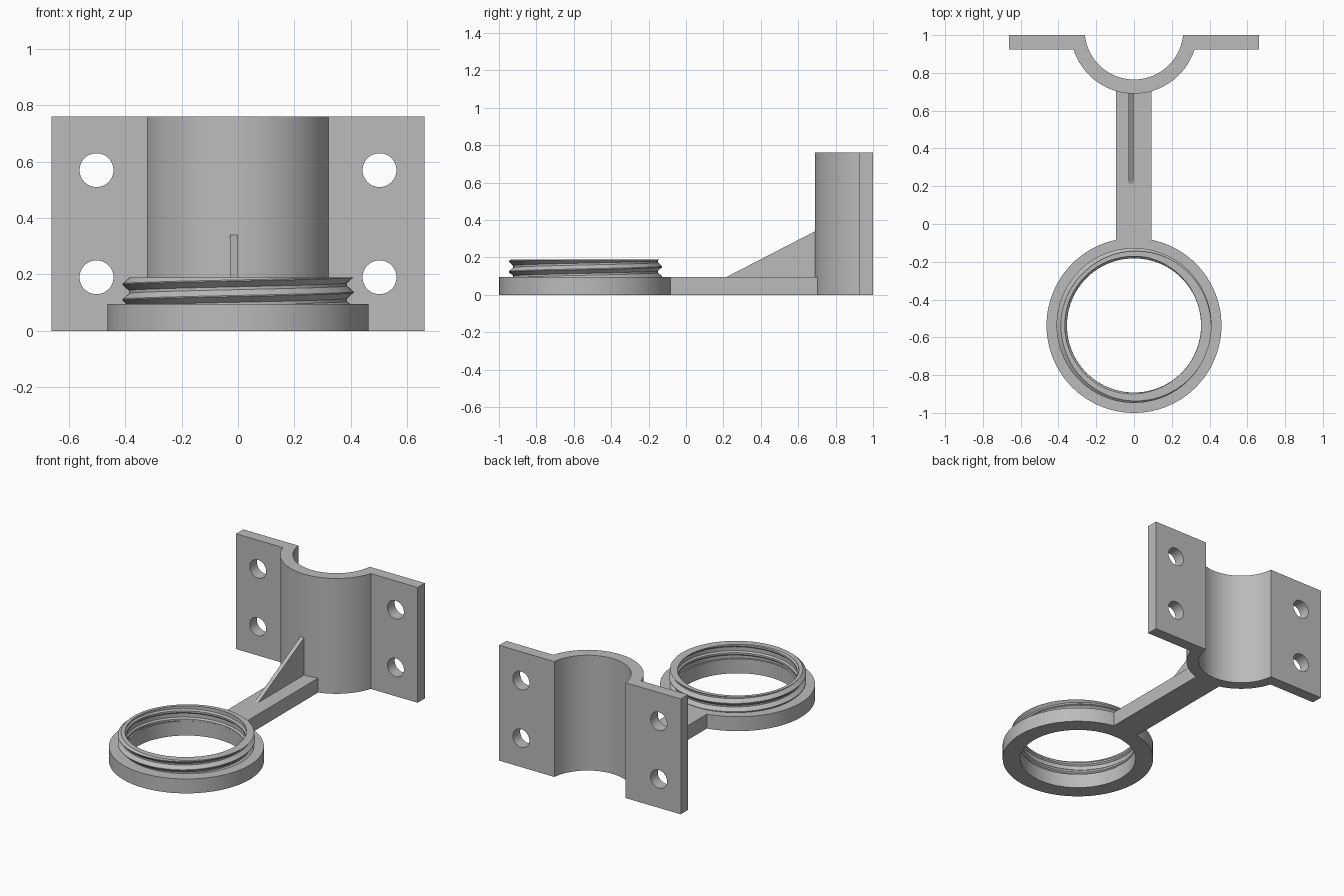
import bpy, bmesh
from math import sin, cos, pi, asin, radians

if "Cube" in bpy.data.objects:
    bpy.data.objects.remove(bpy.data.objects["Cube"], do_unlink=True)

grey = bpy.data.materials.new("plain grey")
grey.use_nodes = True
grey.diffuse_color = (0.5, 0.5, 0.5, 1)
grey.node_tree.nodes["Principled BSDF"].inputs["Base Color"].default_value = (0.5, 0.5, 0.5, 1)

RING_Y = -0.537      # ring axis
ARM_TOP = 0.095      # height of ring and arm
COLLAR_TOP = 0.19
PITCH = 0.055
SEG = 96


def finish(name, bm):
    bmesh.ops.recalc_face_normals(bm, faces=bm.faces)
    mesh = bpy.data.meshes.new(name)
    bm.to_mesh(mesh)
    bm.free()
    mesh.materials.append(grey)
    obj = bpy.data.objects.new(name, mesh)
    bpy.context.collection.objects.link(obj)
    return obj


def smooth(obj):
    bpy.ops.object.select_all(action='DESELECT')
    obj.select_set(True)
    bpy.context.view_layer.objects.active = obj
    bpy.ops.object.shade_smooth_by_angle(angle=radians(20))


def prism(name, points, offset):
    """Extrude a flat polygon by an offset vector."""
    bm = bmesh.new()
    face = bm.faces.new([bm.verts.new(p) for p in points])
    ext = bmesh.ops.extrude_face_region(bm, geom=[face])
    verts = [v for v in ext["geom"] if isinstance(v, bmesh.types.BMVert)]
    bmesh.ops.translate(bm, verts=verts, vec=offset)
    return finish(name, bm)


def skin(bm, loops, closed):
    """Join matching cross-section loops with quads."""
    n = len(loops[0])
    for i in range(len(loops) - (0 if closed else 1)):
        a, b = loops[i], loops[(i + 1) % len(loops)]
        for j in range(n):
            k = (j + 1) % n
            bm.faces.new((a[j], a[k], b[k], b[j]))


def section(bm, profile, angle, lift=0):
    return [bm.verts.new((r * cos(angle), RING_Y + r * sin(angle), z + lift))
            for r, z in profile]


# Ring with its raised collar, turned from one profile
profile = [(0.355, 0), (0.463, 0), (0.463, ARM_TOP), (0.387, ARM_TOP),
           (0.387, COLLAR_TOP), (0.366, COLLAR_TOP), (0.366, ARM_TOP), (0.355, ARM_TOP)]
bm = bmesh.new()
skin(bm, [section(bm, profile, 2 * pi * i / SEG) for i in range(SEG)], True)
smooth(finish("ring", bm))


# Screw threads on the collar, trimmed level at the rim and inside the ring
def thread(name, root, tip, half, flat, phase):
    bm = bmesh.new()
    shape = [(root, -half), (tip, -flat), (tip, flat), (root, half)]
    loops = []
    for i in range(4 * SEG + 1):
        turn = i / SEG - 2
        loops.append(section(bm, shape, 2 * pi * turn, phase + PITCH * turn))
    skin(bm, loops, False)
    bm.faces.new(loops[0])
    bm.faces.new(loops[-1])
    for z, up in ((COLLAR_TOP, 1), (ARM_TOP - 0.01, -1)):
        geom = bm.verts[:] + bm.edges[:] + bm.faces[:]
        cut = bmesh.ops.bisect_plane(bm, geom=geom, plane_co=(0, 0, z),
                                     plane_no=(0, 0, up), clear_outer=True)
        edges = [e for e in cut["geom_cut"] if isinstance(e, bmesh.types.BMEdge)]
        bmesh.ops.holes_fill(bm, edges=edges)
    smooth(finish(name, bm))


thread("outer_thread", 0.383, 0.41, 0.026, 0.002, 0.1375)
thread("inner_thread", 0.370, 0.356, 0.018, 0.006, 0.1375)

# Arm from the ring to the clamp, with its stiffening rib
prism("arm", [(-0.094, -0.11, 0), (0.092, -0.11, 0), (0.092, 0.71, 0), (-0.094, 0.71, 0)],
      (0, 0, ARM_TOP))
prism("rib", [(-0.028, 0.215, ARM_TOP), (-0.028, 0.72, ARM_TOP),
              (-0.028, 0.72, 0.34), (-0.028, 0.69, 0.34)], (0.026, 0, 0))

# Half-pipe clamp with side flanges
CLAMP_Y, INNER, OUTER = 1.026, 0.261, 0.336
BACK, FRONT, HEIGHT = 1.0, 0.925, 0.76


def arc(radius, y, steps=48):
    start = asin((CLAMP_Y - y) / radius)
    for i in range(steps + 1):
        a = pi + start + (pi - 2 * start) * i / steps
        yield (radius * cos(a), CLAMP_Y + radius * sin(a), 0)


outline = [(-0.662, BACK, 0), (-0.662, FRONT, 0), *arc(OUTER, FRONT),
           (0.662, FRONT, 0), (0.662, BACK, 0), *reversed(list(arc(INNER, BACK)))]
clamp = prism("clamp", outline, (0, 0, HEIGHT))

# Bolt holes through the flanges
for x in (-0.502, 0.502):
    for z in (0.19, 0.57):
        circle = [(x + 0.06 * cos(2 * pi * i / 48), FRONT - 0.05, z + 0.06 * sin(2 * pi * i / 48))
                  for i in range(48)]
        cutter = prism("hole_cutter", circle, (0, 0.2, 0))
        cutter.hide_render = True
        mod = clamp.modifiers.new("hole", 'BOOLEAN')
        mod.operation = 'DIFFERENCE'
        mod.solver = 'EXACT'
        mod.object = cutter
        bpy.context.view_layer.objects.active = clamp
        bpy.ops.object.modifier_apply(modifier=mod.name)
        bpy.data.objects.remove(cutter, do_unlink=True)
smooth(clamp)
